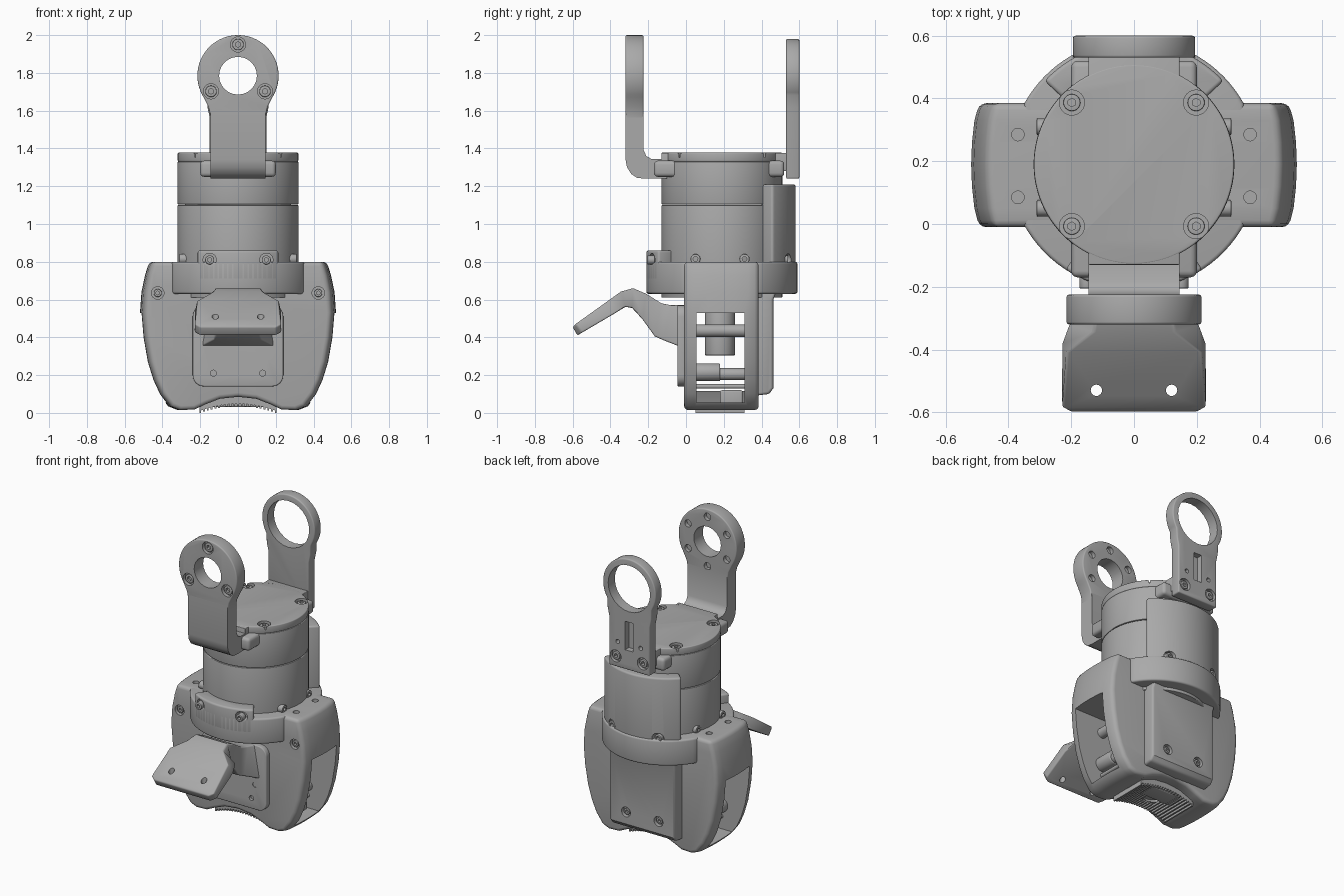
import bpy, bmesh, math
from mathutils import Matrix, Vector

if "Cube" in bpy.data.objects:
    bpy.data.objects.remove(bpy.data.objects["Cube"])

grey = bpy.data.materials.new("Satin grey")
grey.use_nodes = True
grey.diffuse_color = (0.4, 0.4, 0.4, 1)
grey.node_tree.nodes["Principled BSDF"].inputs["Base Color"].default_value = (0.4, 0.4, 0.4, 1)

CY = 0.19      # motor axis
RING_Z = 1.785  # pivot height of both arms
AXIS = {"x": Vector((1, 0, 0)), "y": Vector((0, 1, 0)), "z": Vector((0, 0, 1))}


def place(axis, u, v, w):
    """Map 2D point u, v and extrusion offset w to 3D."""
    return {"x": (w, u, v), "y": (u, w, v), "z": (u, v, w)}[axis]


def add_loft(bm, sections):
    rows = [[bm.verts.new(p) for p in s] for s in sections]
    for a, b in zip(rows, rows[1:]):
        for i in range(len(a)):
            j = (i + 1) % len(a)
            bm.faces.new((a[i], a[j], b[j], b[i]))
    bm.faces.new(rows[0])
    bm.faces.new(rows[-1])
    bmesh.ops.recalc_face_normals(bm, faces=bm.faces)


def add_cylinder(bm, axis, pos, r, depth, segs=32):
    turn = AXIS["z"].rotation_difference(AXIS[axis]).to_matrix().to_4x4()
    bmesh.ops.create_cone(bm, cap_ends=True, segments=segs, radius1=r, radius2=r,
                          depth=depth, matrix=Matrix.Translation(pos) @ turn)


def to_object(name, bm):
    mesh = bpy.data.meshes.new(name)
    bm.to_mesh(mesh)
    bm.free()
    mesh.materials.append(grey)
    ob = bpy.data.objects.new(name, mesh)
    bpy.context.collection.objects.link(ob)
    return ob


def finish(name, bm, bevel=0.0, cuts=None):
    """Bevel, cut with the collected cutter mesh, then bake and smooth."""
    ob = to_object(name, bm)
    if bevel:
        m = ob.modifiers.new("Bevel", "BEVEL")
        m.width, m.segments, m.limit_method = bevel, 3, "ANGLE"
        m.angle_limit = math.radians(40)
    cutter = None
    if cuts:
        cutter = to_object(name + " cutter", cuts)
        cutter.hide_render = True
        m = ob.modifiers.new("Cut", "BOOLEAN")
        m.operation, m.solver, m.object = "DIFFERENCE", "EXACT", cutter
    if ob.modifiers:
        graph = bpy.context.evaluated_depsgraph_get()
        baked = bpy.data.meshes.new_from_object(ob.evaluated_get(graph))
        ob.modifiers.clear()
        ob.data = baked
    if cutter:
        bpy.data.objects.remove(cutter)
    bpy.ops.object.select_all(action="DESELECT")
    ob.select_set(True)
    bpy.context.view_layer.objects.active = ob
    bpy.ops.object.shade_smooth_by_angle(angle=math.radians(35))
    return ob


def extrude(name, axis, pts, a, b, bevel=0.0, cuts=None):
    bm = bmesh.new()
    add_loft(bm, [[place(axis, u, v, w) for u, v in pts] for w in (a, b)])
    return finish(name, bm, bevel, cuts)


def box(name, x, y, z, bevel=0.0, cuts=None):
    pts = [(-x, z[0]), (x, z[0]), (x, z[1]), (-x, z[1])]
    return extrude(name, "y", pts, y[0], y[1], bevel, cuts)


def cylinder(name, axis, pos, r, depth, bevel=0.0, cuts=None, segs=64):
    bm = bmesh.new()
    add_cylinder(bm, axis, pos, r, depth, segs)
    return finish(name, bm, bevel, cuts)


def drills(*specs):
    """Cutter mesh from (axis, positions, radius, depth) groups."""
    bm = bmesh.new()
    for axis, spots, r, depth in specs:
        for p in spots:
            add_cylinder(bm, axis, p, r, depth, 24)
    return bm


def pair(x, y, z):
    return [(x, y, z), (-x, y, z)]


def screws(name, axis, spots, r=0.021, depth=0.04):
    for i, p in enumerate(spots):
        slot = bmesh.new()
        add_cylinder(slot, axis, p, r * 0.5, depth + 0.01, 6)
        cylinder(f"{name} {i + 1}", axis, p, r, depth, 0.003, slot, 24)


def mirrored(half):
    return half + [(-x, z) for x, z in reversed(half) if x]


def arc(cx, cy, r, a, b, n):
    return [(cx + r * math.cos(math.radians(a + (b - a) * i / n)),
             cy + r * math.sin(math.radians(a + (b - a) * i / n))) for i in range(n + 1)]


# Motor and rotor
cylinder("motor_housing", "z", (0, CY, 0.855), 0.32, 0.49, 0.004, None, 96)
cylinder("rotor", "z", (0, CY, 1.217), 0.32, 0.226, 0.004, None, 96)
top_spots = pair(0.198, CY + 0.197, 1.378) + pair(0.198, CY - 0.197, 1.378)
cylinder("rotor_cap", "z", (0, CY, 1.354), 0.319, 0.048, 0.006,
         drills(("z", top_spots, 0.04, 0.05)), 96)
screws("cap_screw", "z", [(x, y, 1.35) for x, y, z in top_spots], 0.027)
box("bracket_base", 0.2, (-0.17, 0.52), (1.25, 1.335), 0.02)
box("bracket_top", 0.145, (-0.13, 0.535), (1.28, 1.377), 0.004)

# Front arm: elbow and drilled pivot ring
elbow = [(-0.32, 1.6), (-0.32, 1.34), (-0.312, 1.3), (-0.29, 1.265), (-0.26, 1.245),
         (-0.22, 1.24), (-0.1, 1.24), (-0.1, 1.345), (-0.185, 1.345), (-0.21, 1.36),
         (-0.224, 1.39), (-0.225, 1.6)]
extrude("front_arm_elbow", "x", elbow, -0.145, 0.145)


def ring_outline(r, stem, bottom):
    side = [(stem, bottom), (stem, RING_Z - 0.22), (stem + 0.012, RING_Z - 0.165)]
    ring = arc(0, RING_Z, r, -32, 212, 48)
    return side + ring + [(-x, z) for x, z in reversed(side)]


ring_spots = [(x, 0, z) for x, z in arc(0, RING_Z, 0.165, 90, 390, 5)]
front_spots = [(x, -0.32, z) for x, y, z in ring_spots[::2]]
extrude("front_arm_ring", "y", ring_outline(0.215, 0.145, 1.5), -0.32, -0.225, 0.008,
        drills(("y", [(0, -0.27, RING_Z)], 0.1, 0.3), ("y", front_spots, 0.04, 0.05),
               ("y", [(x, -0.225, z) for x, y, z in ring_spots], 0.024, 0.05)))
screws("front_arm_screw", "y", [(x, -0.29, z) for x, y, z in front_spots], 0.03)

# Back arm: thin plate, large ring and slot
slot = drills(("y", [(0, 0.565, RING_Z)], 0.155, 0.3), ("y", pair(0.1, 0.6, 1.31), 0.04, 0.05),
              ("y", pair(0.085, 0.6, 1.41), 0.014, 0.06))
add_loft(slot, [[(x, y, z) for x, z in ((-0.03, 1.37), (0.03, 1.37), (0.03, 1.56), (-0.03, 1.56))]
                for y in (0.56, 0.65)])
extrude("back_arm", "y", ring_outline(0.195, 0.15, 1.24), 0.53, 0.6, 0.008, slot)
screws("back_arm_screw", "y", pair(0.1, 0.575, 1.31), 0.027)

# Hollow lower body, bulging towards its middle
half = [(0, 0.085), (0.1, 0.075), (0.18, 0.045), (0.24, 0.018), (0.32, 0.015), (0.37, 0.035),
        (0.42, 0.1), (0.455, 0.175), (0.485, 0.27), (0.508, 0.4), (0.519, 0.53),
        (0.511, 0.64), (0.492, 0.73), (0.47, 0.8)]
body = bmesh.new()
add_loft(body, [[(x * s, y, z) for x, z in mirrored(half)]
                for y, s in ((-0.01, 0.95), (0.05, 0.98), (0.12, 0.995), (CY, 1),
                             (0.26, 0.995), (0.33, 0.98), (0.385, 0.95))])
through = pair(0.37, 0.285, 0.7) + pair(0.37, 0.085, 0.7)
front_shell_spots = pair(0.425, -0.01, 0.635)
hollow = drills(("z", through, 0.02, 0.3), ("y", front_shell_spots, 0.033, 0.05))
cavity = mirrored([(0, 0.115), (0.25, 0.055), (0.7, 0.055), (0.7, 0.53)])
add_loft(hollow, [[(x, y, z) for x, z in cavity] for y in (0.055, 0.31)])
finish("body_shell", body, 0.022, hollow)
screws("shell_screw", "y", [(x, 0.015, z) for x, y, z in front_shell_spots])

# Mechanism in the hollow
for side in (-1, 1):
    x = 0.3 * side
    cylinder("cross_pin", "y", (x, 0.183, 0.435), 0.033, 0.27, 0, None, 24)
    cylinder("roller_wide", "y", (x, 0.115, 0.215), 0.047, 0.13, 0.005, None, 32)
    cylinder("roller_narrow", "y", (x, 0.245, 0.205), 0.032, 0.14, 0.005, None, 32)
    cylinder("lower_pin", "y", (x, 0.183, 0.14), 0.012, 0.27, 0, None, 16)
cylinder("inner_motor", "z", (0, 0.18, 0.42), 0.08, 0.23, 0.005)
box("inner_block", 0.3, (0.18, 0.3), (0.03, 0.12), 0.01)

# Collar around the motor, with raised front tab and tall back cover
angle = math.degrees(math.acos(0.35 / 0.4))
collar = arc(0, CY, 0.4, angle, 180 - angle, 32) + arc(0, CY, 0.4, 180 + angle, 360 - angle, 32)
collar_spots = pair(0.15, -0.185, 0.81)
extrude("collar", "z", collar, 0.63, 0.8, 0.012)
extrude("collar_tab", "z", arc(0, CY, 0.4, 237, 303, 20) + arc(0, CY, 0.31, 303, 237, 20),
        0.7, 0.86, 0.012, drills(("y", collar_spots, 0.035, 0.08)))
screws("collar_screw", "y", collar_spots, 0.024)
extrude("back_cover", "z", arc(0, CY, 0.39, 43, 137, 32) + arc(0, CY, 0.3, 137, 43, 32),
        0.65, 1.21, 0.012, drills(("y", pair(0.17, 0.55, 0.81), 0.033, 0.08)))
screws("cover_screw", "y", pair(0.17, 0.52, 0.81), 0.024)
screws("motor_screw", "x", pair(0.28, 0.05, 0.815) + pair(0.28, 0.31, 0.815), 0.026, 0.06)

# Lower back panel
panel = [(0.36, 0.09), (0.44, 0.1), (0.462, 0.13), (0.462, 0.6), (0.48, 0.645), (0.36, 0.645)]
extrude("back_panel", "x", panel, -0.24, 0.24, 0.014,
        drills(("y", pair(0.12, 0.465, 0.21), 0.033, 0.06)))
screws("panel_screw", "y", pair(0.12, 0.435, 0.21))

# Front mounting plate and angled paddle
plate_holes = drills(("y", pair(0.13, -0.045, 0.21), 0.016, 0.04),
                     ("y", pair(0.155, -0.045, 0.305), 0.016, 0.01))
plate = []
for cx, cz, a in ((0.18, 0.51, 0), (-0.18, 0.51, 90), (-0.18, 0.2, 180), (0.18, 0.2, 270)):
    plate += arc(cx, cz, 0.06, a, a + 90, 6)
extrude("mount_plate", "y", plate, -0.045, 0.0, 0.006, plate_holes)
paddle = bmesh.new()
# Each section: top y, z; bottom y, z; top and bottom half widths
stations = [(-0.6, 0.455, -0.575, 0.41, 0.2, 0.2), (-0.585, 0.47, -0.55, 0.425, 0.229, 0.229),
            (-0.41, 0.595, -0.38, 0.525, 0.215, 0.23), (-0.345, 0.642, -0.32, 0.562, 0.13, 0.21),
            (-0.28, 0.66, -0.285, 0.555, 0.12, 0.15), (-0.21, 0.63, -0.23, 0.495, 0.12, 0.12),
            (-0.13, 0.58, -0.165, 0.405, 0.12, 0.12), (-0.08, 0.57, -0.12, 0.385, 0.13, 0.13),
            (-0.03, 0.57, -0.03, 0.35, 0.16, 0.2)]
add_loft(paddle, [[(-t, y1, z1), (t, y1, z1), (b, y2, z2), (-b, y2, z2)]
                  for y1, z1, y2, z2, t, b in stations])
finish("paddle", paddle, 0.008, drills(("z", pair(0.12, -0.53, 0.47), 0.018, 0.4)))


# Ribbed foot pad under the body
def foot(x):
    return 0.036 - 0.9 * x * x


xs = [i * 0.02 for i in range(-10, 11)]
pad = [(x, foot(x) + 0.012) for x in xs] + [(x, foot(x) + 0.06) for x in reversed(xs)]
extrude("foot_pad", "y", pad, 0.05, 0.31, 0, drills(("z", [(0, 0.18, 0.03)], 0.06, 0.06)))
ribs = bmesh.new()
for x in xs:
    spans = ((0.05, 0.12), (0.24, 0.31)) if abs(x) < 0.06 else ((0.05, 0.31),)
    for y0, y1 in spans:
        z = foot(x)
        add_loft(ribs, [[(x - 0.005, y, z), (x + 0.005, y, z), (x + 0.005, y, z + 0.03),
                         (x - 0.005, y, z + 0.03)] for y in (y0, y1)])
finish("foot_ribs", ribs)
